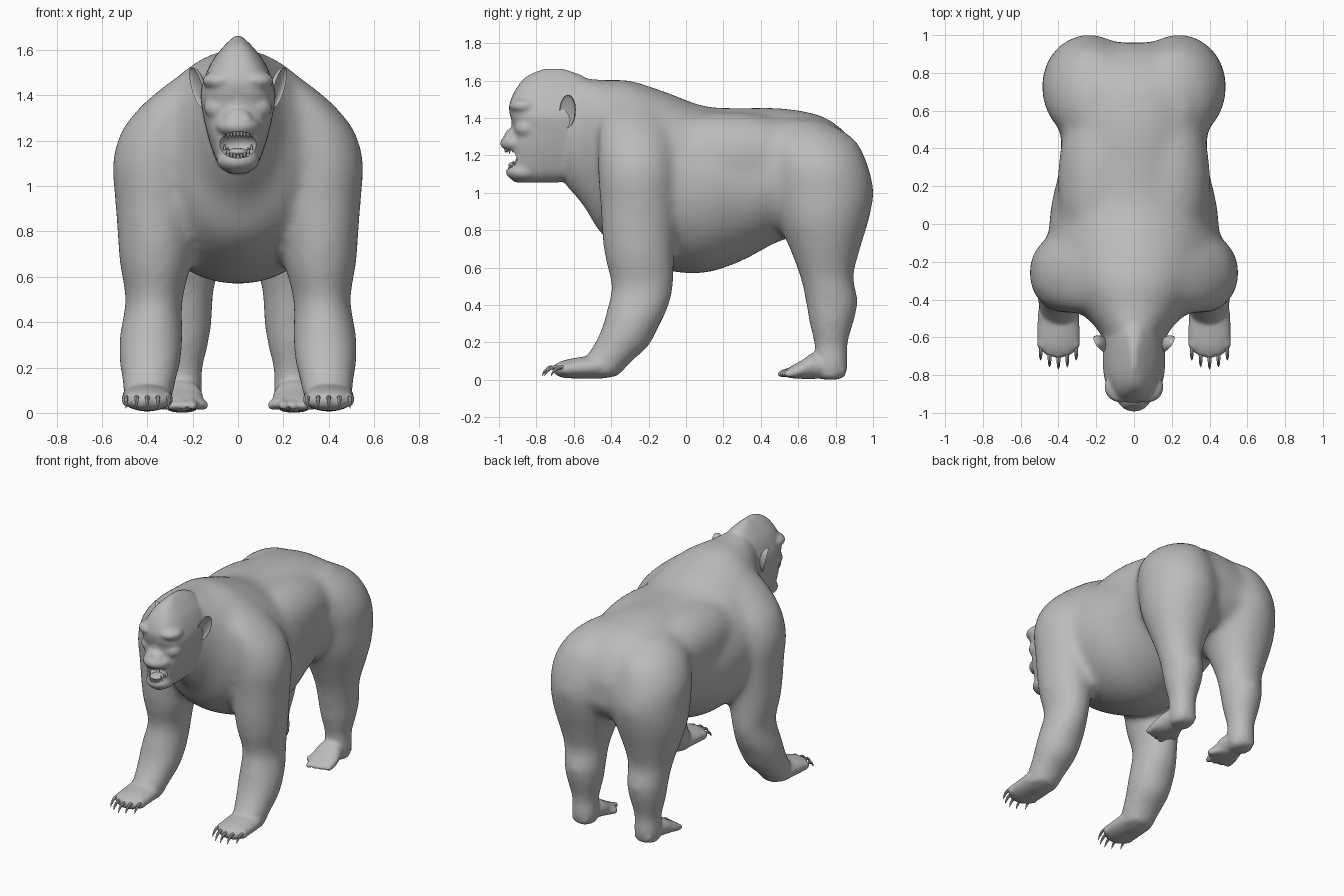
import bpy, bmesh, math
from mathutils import Vector, Matrix

if "Cube" in bpy.data.objects:
    bpy.data.objects.remove(bpy.data.objects["Cube"])

grey = bpy.data.materials.new("grey_hide")
grey.diffuse_color = (0.5, 0.5, 0.5, 1)
grey.use_nodes = True
grey.node_tree.nodes["Principled BSDF"].inputs["Base Color"].default_value = grey.diffuse_color


def finish(bm, name):
    bmesh.ops.recalc_face_normals(bm, faces=bm.faces)
    me = bpy.data.meshes.new(name)
    bm.to_mesh(me)
    bm.free()
    me.materials.append(grey)
    ob = bpy.data.objects.new(name, me)
    bpy.context.collection.objects.link(ob)
    return ob


def activate(obs):
    bpy.ops.object.select_all(action='DESELECT')
    for o in obs:
        o.select_set(True)
    bpy.context.view_layer.objects.active = obs[0]


def spline(rows, steps=5):
    """Catmull-Rom interpolation of rows of numbers."""
    out = []
    for i in range(len(rows) - 1):
        a, b, c, d = rows[max(i - 1, 0)], rows[i], rows[i + 1], rows[min(i + 2, len(rows) - 1)]
        for k in range(steps):
            t = k / steps
            out.append([0.5 * (2 * q + (r - p) * t + (2 * p - 5 * q + 4 * r - s) * t * t
                        + (3 * q - p - 3 * r + s) * t ** 3) for p, q, r, s in zip(a, b, c, d)])
    return out + [list(rows[-1])]


def bridge(bm, rings):
    n = len(rings[0])
    for p, q in zip(rings, rings[1:]):
        for i in range(n):
            j = (i + 1) % n
            bm.faces.new((p[i], p[j], q[j], q[i]))
    bm.faces.new(rings[0])
    bm.faces.new(rings[-1])


def loft(name, rows, upright, power=2.0, n=32):
    """Rows are (cx, cy, cz, rx, r2); upright rings lie in xz, others in xy."""
    bm = bmesh.new()
    rings = []
    for cx, cy, cz, rx, r2 in spline(rows):
        ring = []
        for i in range(n):
            a = 2 * math.pi * i / n
            u = math.copysign(abs(math.cos(a)) ** (2 / power), math.cos(a)) * max(rx, .003)
            v = math.copysign(abs(math.sin(a)) ** (2 / power), math.sin(a)) * max(r2, .003)
            ring.append(bm.verts.new((cx + u, cy, cz + v) if upright else (cx + u, cy + v, cz)))
        rings.append(ring)
    bridge(bm, rings)
    return finish(bm, name)


def ball(name, c, r):
    bm = bmesh.new()
    bmesh.ops.create_uvsphere(bm, u_segments=24, v_segments=16, radius=1)
    bmesh.ops.transform(bm, matrix=Matrix.Translation(c) @ Matrix.Diagonal((*r, 1)), verts=bm.verts)
    return finish(bm, name)


def tube(name, pts, radii, n=10):
    """Tapered tube along a smooth path."""
    rows = spline([(*p, r) for p, r in zip(pts, radii)], 4)
    bm = bmesh.new()
    rings = []
    for k, row in enumerate(rows):
        d = Vector(rows[min(k + 1, len(rows) - 1)][:3]) - Vector(rows[max(k - 1, 0)][:3])
        q = d.to_track_quat('Z', 'Y')
        rings.append([bm.verts.new(Vector(row[:3]) + q @ Vector((math.cos(a), math.sin(a), 0)) * row[3])
                      for a in (2 * math.pi * i / n for i in range(n))])
    bridge(bm, rings)
    return finish(bm, name)


def fuse(parts, name, voxel, smooth):
    """Join parts into one skin and soften the creases."""
    activate(parts)
    bpy.ops.object.join()
    ob = bpy.context.object
    ob.name = name
    m = ob.modifiers.new("skin", 'REMESH')
    m.mode, m.voxel_size = 'VOXEL', voxel
    bpy.ops.object.modifier_apply(modifier=m.name)
    m = ob.modifiers.new("soften", 'SMOOTH')
    m.factor, m.iterations = 0.5, smooth
    bpy.ops.object.modifier_apply(modifier=m.name)
    return ob


# Torso from neck to rump: y, centre z, half width, half height
torso = [(-.66, 1.33, .14, .28), (-.55, 1.275, .20, .345), (-.45, 1.19, .30, .415),
         (-.3, 1.135, .40, .467), (-.1, 1.06, .45, .477), (.1, 1.017, .44, .447),
         (.3, 1.045, .395, .41), (.5, 1.097, .39, .357), (.7, 1.105, .41, .315),
         (.82, 1.085, .385, .268), (.91, 1.06, .29, .19), (.96, 1.04, .15, .09)]
big = [loft("torso", [(0, y, z, a, b) for y, z, a, b in torso], True)]

# Skull: y centre, z, half width, half depth
skull = [(-.71, 1.664, .012, .05), (-.70, 1.62, .06, .155), (-.70, 1.55, .115, .212),
         (-.70, 1.47, .15, .245), (-.70, 1.41, .165, .24), (-.70, 1.37, .163, .228),
         (-.70, 1.31, .153, .228), (-.71, 1.25, .14, .225), (-.71, 1.18, .12, .225),
         (-.73, 1.1, .088, .21), (-.80, 1.055, .04, .12)]
fine = [loft("skull", [(0, y, z, a, b) for y, z, a, b in skull], False, 2.75, 48)]

# Limbs: x, y, z, half width, half depth
arm = [(.19, -.29, 1.49, .07, .12), (.27, -.28, 1.38, .13, .18), (.335, -.265, 1.25, .177, .205),
       (.365, -.26, 1.1, .19, .212), (.365, -.255, .95, .179, .205), (.365, -.255, .8, .169, .198),
       (.365, -.248, .65, .157, .187), (.37, -.232, .5, .127, .168), (.38, -.26, .38, .138, .165),
       (.385, -.298, .28, .143, .153), (.39, -.348, .18, .13, .152), (.395, -.42, .1, .115, .135),
       (.4, -.46, .015, .1, .1)]
hand = [(.395, -.37, .05, .07, .03), (.4, -.45, .073, .105, .066), (.4, -.53, .067, .112, .06),
        (.4, -.62, .06, .112, .052), (.4, -.67, .056, .092, .042), (.4, -.70, .055, .05, .026)]
leg = [(.16, .61, 1.39, .11, .12), (.21, .66, 1.29, .19, .24), (.235, .705, 1.15, .243, .268),
       (.237, .73, 1.0, .25, .275), (.243, .735, .85, .238, .243), (.25, .743, .7, .192, .19),
       (.25, .753, .55, .147, .144), (.245, .78, .42, .133, .143), (.245, .777, .3, .117, .12),
       (.245, .775, .18, .088, .09), (.245, .775, .08, .093, .098), (.245, .77, .0, .08, .085)]
foot = [(.245, .85, .05, .06, .035), (.245, .7, .075, .085, .07), (.25, .62, .055, .1, .05),
        (.25, .55, .038, .1, .028)]
for s in (1, -1):
    for name, rows, up in (("arm", arm, False), ("hand", hand, True),
                           ("leg", leg, False), ("foot", foot, True)):
        ob = loft(name, [(s * r[0], *r[1:]) for r in rows], up)
        (fine if up else big).append(ob)
    # Full upper flank between shoulder and hip
    big.append(ball("flank", (s * .185, .22, 1.2), (.22, .52, .232)))
fine.insert(0, fuse(big, "body", .02, 28))

# Face forms: muzzle, nose and lower jaw, brow, eyelids and cheeks
fine += [ball("muzzle", (0, -.895, 1.265), (.1, .1, .055)),
         ball("nose", (0, -.925, 1.305), (.06, .045, .04)),
         ball("nose_bridge", (0, -.895, 1.37), (.04, .04, .06)),
         ball("lower_jaw", (0, -.865, 1.112), (.095, .1, .055))]
for s in (1, -1):
    fine += [ball("brow", (s * .07, -.862, 1.465), (.088, .085, .045)),
             ball("eyelid", (s * .068, -.88, 1.412), (.042, .045, .026)),
             ball("cheek", (s * .085, -.85, 1.345), (.065, .065, .055)),
             ball("nostril_wing", (s * .034, -.945, 1.295), (.026, .03, .022))]
    # Finger knuckles, toes and the spread inner toe
    for i in range(5):
        x = s * (.312 + .044 * i)
        fine.append(ball("knuckle", (x, -.682 + .012 * (i - 2) ** 2, .058), (.027, .034, .032)))
    for i in range(4):
        x = .2 + .043 * i
        y = .505 + .012 * i
        fine.append(tube("toe", [(s * x, .6, .045), (s * x, y + .04, .04), (s * x, y, .03),
                                 (s * x, y - .015, .024)], [.026, .024, .021, .01]))
    fine.append(tube("inner_toe", [(s * .22, .69, .045), (s * .18, .63, .042), (s * .15, .585, .034),
                                   (s * .142, .57, .03)], [.035, .03, .023, .01]))
body = fuse(fine, "body", .0105, 7)

# Open mouth carved into the face
cutter = ball("mouth_cutter", (0, -.965, 1.182), (.102, .1, .058))
m = body.modifiers.new("mouth", 'BOOLEAN')
m.operation, m.object, m.solver = 'DIFFERENCE', cutter, 'EXACT'
activate([body])
bpy.ops.object.modifier_apply(modifier=m.name)
bpy.data.objects.remove(cutter)

parts = [body, ball("tongue", (0, -.9, 1.15), (.048, .05, .018))]

# Teeth along both jaws
for i in range(11):
    t = (i - 5) / 5
    x, y = .074 * t, -.965 + .06 * t * t
    length = 1.6 if abs(i - 5) == 3 else 1
    parts.append(tube("upper_tooth", [(x, y, 1.24), (x, y, 1.226), (x, y, 1.226 - .012 * length)],
                      [.008, .007, .001], 6))
    z = 1.12 + .06 * t * t
    parts.append(tube("lower_tooth", [(x, y + .02, z), (x, y + .02, z + .014),
                                      (x, y + .02, z + .014 + .011 * length)], [.008, .007, .001], 6))

for s in (1, -1):
    # Cupped ears: the outer half of a flattened ball is folded inwards
    bm = bmesh.new()
    bmesh.ops.create_uvsphere(bm, u_segments=24, v_segments=16, radius=1)
    for v in bm.verts:
        if v.co.x > 0:
            v.co.x *= -.45
    mat = (Matrix.Diagonal((s, 1, 1, 1)) @ Matrix.Translation((.182, -.635, 1.435))
           @ Matrix.Rotation(math.radians(-30), 4, 'Z') @ Matrix.Rotation(math.radians(12), 4, 'Y')
           @ Matrix.Rotation(math.radians(-12), 4, 'X') @ Matrix.Diagonal((.04, .047, .092, 1)))
    bmesh.ops.transform(bm, matrix=mat, verts=bm.verts)
    parts.append(finish(bm, "ear"))
    # Curved claws fanning from the fingers
    for i in range(5):
        k = i - 2
        x, y = .4 + .045 * k, -.695 + .012 * k * k
        parts.append(tube("claw", [(s * x, y + .02, .064), (s * (x + .002 * k), y - .03, .066),
                                   (s * (x + .002 * k), y - .06, .045), (s * (x + .002 * k), y - .075, .02)],
                          [.012, .01, .007, .001], 8))

activate(parts)
bpy.ops.object.shade_smooth_by_angle(angle=math.radians(40))
